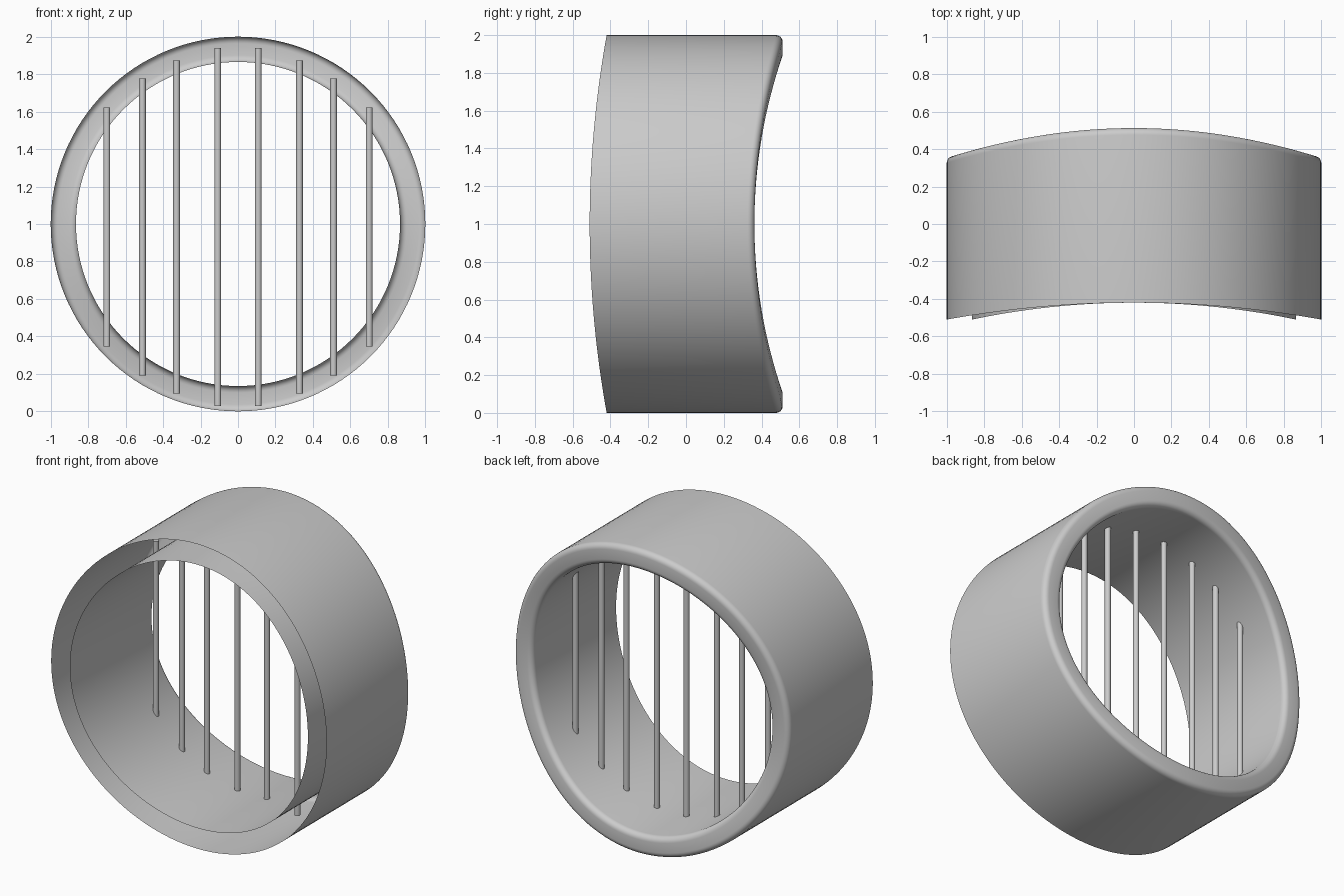
import bpy, bmesh, math

if "Cube" in bpy.data.objects:
    bpy.data.objects.remove(bpy.data.objects["Cube"])

SEG = 128
R_OUT, R_IN, FILLET = 1.0, 0.865, 0.036
LIP_Y = 0.512


def finish(name, bm, angle=40):
    me = bpy.data.meshes.new(name)
    bmesh.ops.recalc_face_normals(bm, faces=bm.faces)
    bm.to_mesh(me)
    bm.free()
    ob = bpy.data.objects.new(name, me)
    bpy.context.collection.objects.link(ob)
    bpy.ops.object.select_all(action='DESELECT')
    ob.select_set(True)
    bpy.context.view_layer.objects.active = ob
    bpy.ops.object.shade_smooth_by_angle(angle=math.radians(angle))
    return ob


# Cowl cross-section (radius, y, bend): outer wall, rounded back lip, inner wall;
# the front between the two walls is left open
FRONT_Y, FRONT_BEND, BACK_BEND = -0.42, -0.09, -0.15
profile = [(R_OUT, FRONT_Y, FRONT_BEND)]
steps = 6
for i in range(steps + 1):
    a = math.pi / 2 * i / steps
    profile.append((R_OUT - FILLET + FILLET * math.cos(a),
                    LIP_Y - FILLET + FILLET * math.sin(a), BACK_BEND))
for i in range(steps + 1):
    a = math.pi / 2 * (1 + i / steps)
    profile.append((R_IN + FILLET + FILLET * math.cos(a),
                    LIP_Y - FILLET + FILLET * math.sin(a), BACK_BEND))
profile.append((R_IN, FRONT_Y, FRONT_BEND))

# Sweep the section round the y axis, bowing both rims with x
bm = bmesh.new()
rings = []
for r, y, bend in profile:
    ring = []
    for k in range(SEG):
        t = 2 * math.pi * k / SEG
        c = math.cos(t)
        ring.append(bm.verts.new((r * c, y + bend * c * c, 1 + r * math.sin(t))))
    rings.append(ring)
for a, b in zip(rings, rings[1:]):
    for k in range(SEG):
        n = (k + 1) % SEG
        bm.faces.new((a[k], a[n], b[n], b[k]))
finish("hollow_ring", bm)

# Vertical grille bars, ends buried between the two walls
BARS = [(0.108, 0.955), (0.328, 0.89), (0.51, 0.793), (0.70, 0.637)]
for i, (x, half) in enumerate(BARS):
    for side, s in (("right", 1), ("left", -1)):
        bm = bmesh.new()
        bmesh.ops.create_cone(bm, cap_ends=True, segments=20, radius1=0.018,
                              radius2=0.018, depth=2 * half)
        bar = finish(f"grille_bar_{side}_{i + 1}", bm)
        bar.location = (s * x, 0.148, 0.984)
